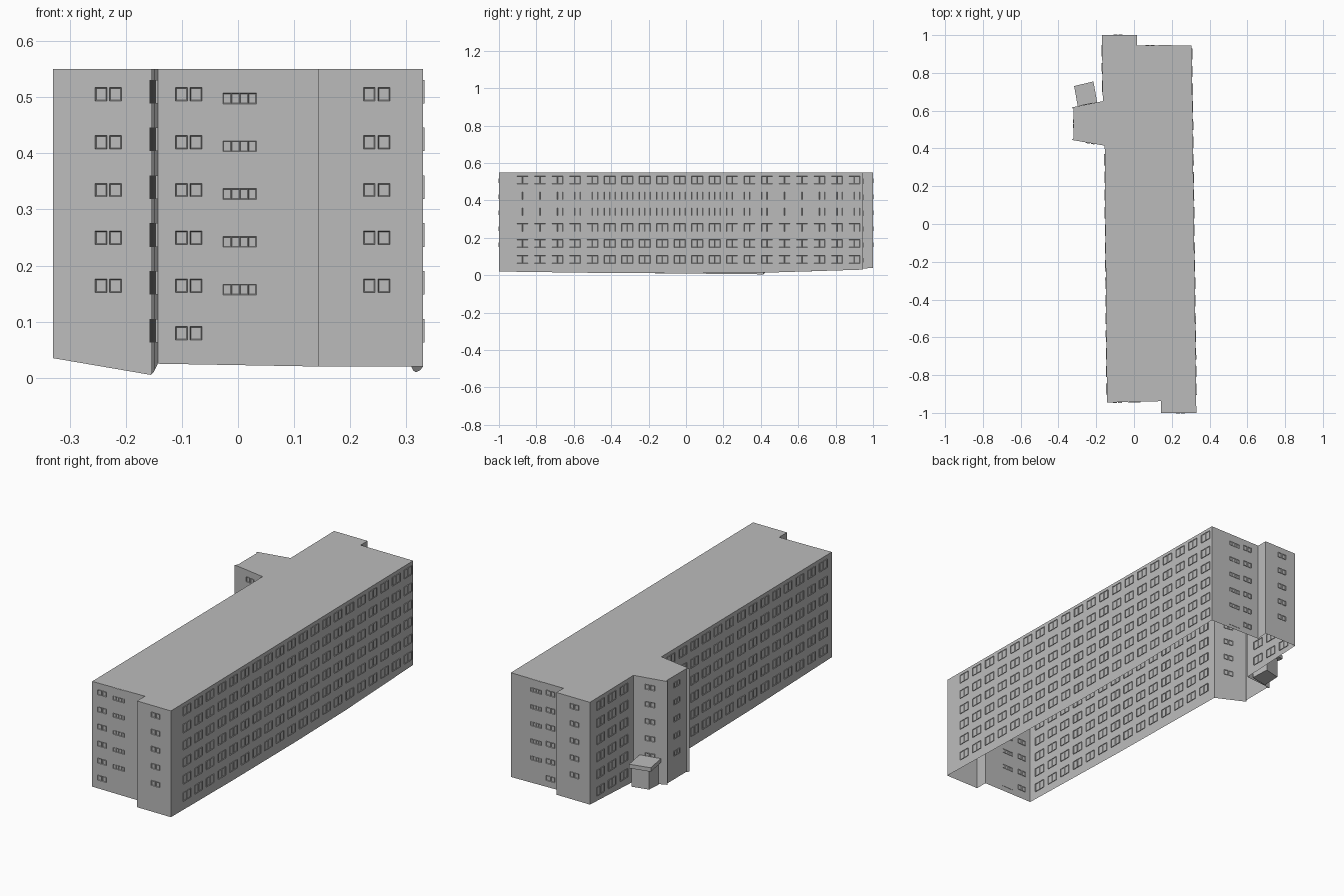
import bpy, bmesh
from mathutils import Vector, Matrix

cube = bpy.data.objects.get("Cube")
if cube:
    bpy.data.objects.remove(cube)

TOP = 0.55


def material(name, rgb):
    m = bpy.data.materials.new(name)
    m.use_nodes = True
    colour = (*rgb, 1)
    m.diffuse_color = colour
    m.node_tree.nodes["Principled BSDF"].inputs["Base Color"].default_value = colour
    return m


concrete = material("concrete grey", (0.5, 0.5, 0.5))


def finish(bm, name):
    mesh = bpy.data.meshes.new(name)
    bm.to_mesh(mesh)
    bm.free()
    mesh.materials.append(concrete)
    obj = bpy.data.objects.new(name, mesh)
    bpy.context.collection.objects.link(obj)
    return obj


def prism(name, outline, top, closed=False):
    """Walls and roof over a clockwise outline of (x, y, ground height)."""
    bm = bmesh.new()
    low = [bm.verts.new(p) for p in outline]
    high = [bm.verts.new((x, y, top)) for x, y, z in outline]
    n = len(low)
    for i in range(n):
        j = (i + 1) % n
        bm.faces.new((low[j], low[i], high[i], high[j]))
    bm.faces.new(high[::-1])
    if closed:
        bm.faces.new(low)
    return finish(bm, name)


# Corners of the slab block, with the ground height under each
back_r, back_step = (-0.17, 1.0, 0.04), (0.015, 1.0, 0.04)
recess_in, back_l = (0.015, 0.945, 0.035), (0.305, 0.945, 0.03)
front_l, front_step = (0.33, -1.0, 0.02), (0.143, -1.0, 0.02)
recess_front, front_r = (0.143, -0.938, 0.02), (-0.143, -0.945, 0.025)
tower_front, tower_a = (-0.155, 0.415, 0.005), (-0.33, 0.445, 0.035)
tower_b, tower_c = (-0.32, 0.455, 0.035), (-0.32, 0.607, 0.035)
tower_d, tower_back = (-0.33, 0.617, 0.035), (-0.165, 0.65, 0.02)

prism("building_shell", [
    back_r, back_step, recess_in, back_l, (0.312, 0.4, 0.013), (0.317, 0, 0.01),
    (0.324, -0.5, 0.013), front_l, front_step, recess_front, front_r,
    (-0.149, -0.3, 0.012), tower_front, tower_a, tower_b, tower_c, tower_d, tower_back], TOP)


def panel(bm, start, end, along, z, w, h, depth, rim=0.0):
    """Plate set through a wall, with a sunken pane if it has a rim."""
    a, b = Vector(start[:2]).to_3d(), Vector(end[:2]).to_3d()
    d = (b - a).normalized()
    n = Vector((-d.y, d.x, 0))
    frame = Matrix((d, n, Vector((0, 0, 1)))).transposed().to_4x4()
    centre = Matrix.Translation(a + d * along + Vector((0, 0, z)))
    made = bmesh.ops.create_cube(
        bm, size=1, matrix=centre @ frame @ Matrix.Diagonal((w, depth, h, 1)))
    bm.normal_update()
    if rim:
        faces = {f for v in made["verts"] for f in v.link_faces}
        for f in [f for f in faces if abs(f.normal.dot(n)) > 0.9]:
            side = f.normal.copy()
            bmesh.ops.inset_region(bm, faces=[f], thickness=rim)
            bmesh.ops.translate(bm, verts=f.verts, vec=-side * depth * 0.35)


def windows(name, start, end, columns, rows, w, h, panes, gap=0.0):
    bm = bmesh.new()
    for c in columns:
        for z in rows:
            for i in range(panes):
                offset = (i - (panes - 1) / 2) * (w + gap)
                panel(bm, start, end, c + offset, z, w, h, 0.007, 0.0025)
    finish(bm, name)


STOREY = 0.0852
PITCH = 0.0934
six = [0.084 + STOREY * i for i in range(6)]
small = [0.079 + STOREY * i for i in range(6)]
landing = [0.157 + STOREY * i for i in range(5)]

# Long facades
windows("left_facade_windows", back_l, front_l,
        [0.932 + PITCH * (i - 9.5) for i in range(20)], six, 0.03, 0.042, 2)
windows("right_facade_windows", front_r, tower_front,
        [0.071 + PITCH * i for i in range(14)], six, 0.03, 0.042, 2)
windows("right_rear_windows", tower_back, back_r,
        [0.08 + PITCH * i for i in range(3)], six, 0.03, 0.042, 2)

# Paired small windows on the end walls and the tower
for name, start, end, along, rows in (
        ("front_left_pairs", front_l, front_step, 0.083, small[1:]),
        ("front_right_pairs", recess_front, front_r, 0.231, small),
        ("back_right_pairs", back_r, back_step, 0.085, small[1:]),
        ("back_left_pairs", recess_in, back_l, 0.07, small),
        ("tower_front_pairs", tower_front, tower_a, 0.077, small[1:]),
        ("tower_side_pairs", tower_b, tower_c, 0.076, small[1:]),
        ("tower_back_pairs", tower_d, tower_back, 0.086, small[1:])):
    windows(name, start, end, [along], rows, 0.021, 0.024, 2, 0.005)

# Vertical stair strips with ribbon windows
for side, start, end, along in (("front", recess_front, front_r, 0.14),
                                ("back", recess_in, back_l, 0.15)):
    bm = bmesh.new()
    panel(bm, start, end, along, (0.047 + TOP) / 2, 0.069, TOP - 0.049, 0.003)
    finish(bm, side + "_stair_strip")
    windows(side + "_stair_windows", start, end, [along], landing, 0.015, 0.019, 4)

# Entrance porch beside the tower
prism("porch_body", [(-0.297, 0.715, 0.04), (-0.215, 0.735, 0.04),
                     (-0.2, 0.65, 0.03), (-0.29, 0.63, 0.03)], 0.14, True)
prism("porch_canopy", [(-0.317, 0.73, 0.14), (-0.215, 0.755, 0.14),
                       (-0.195, 0.645, 0.14), (-0.298, 0.624, 0.14)], 0.16, True)
